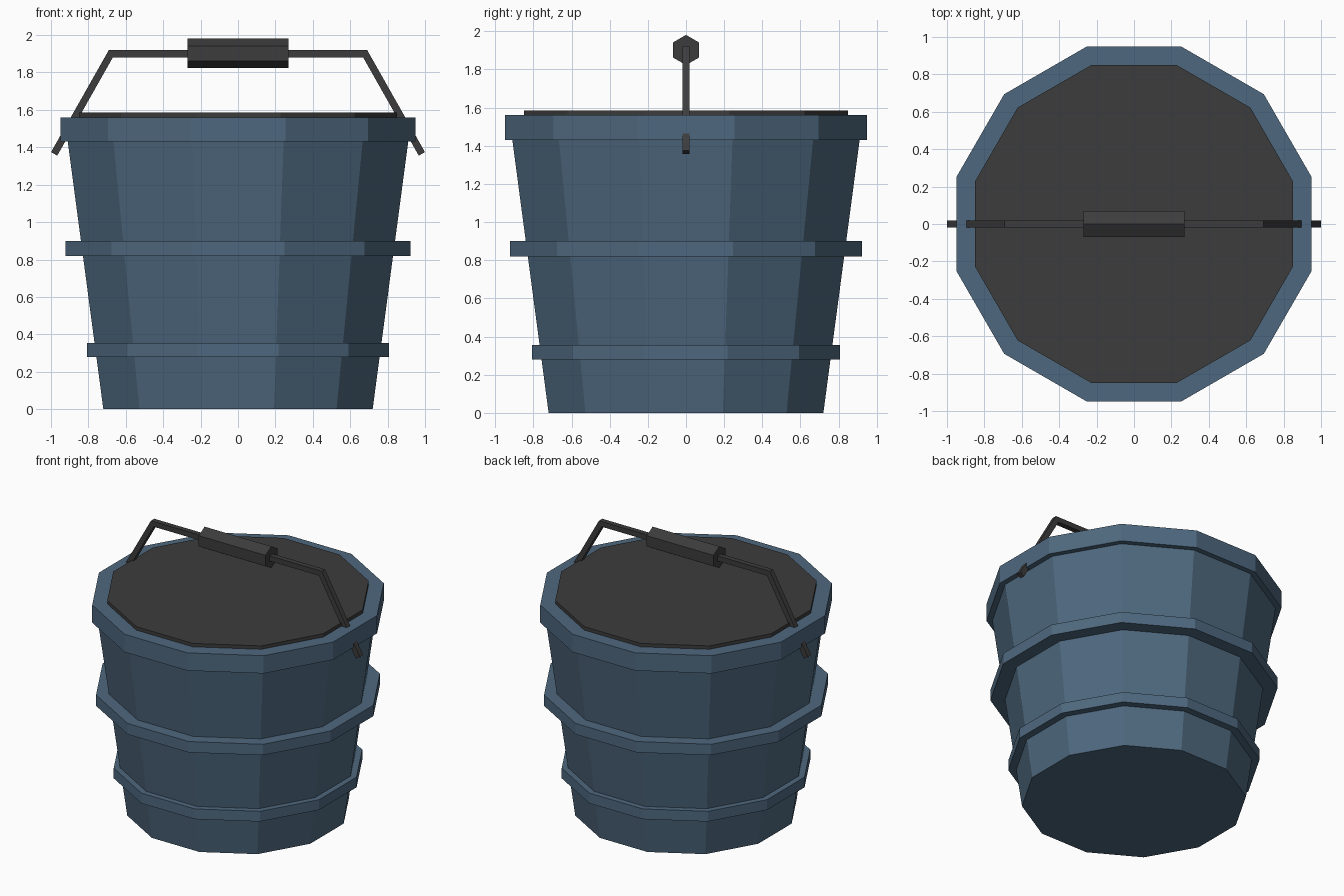
import bpy, bmesh, math
from mathutils import Vector, Matrix

if "Cube" in bpy.data.objects:
    bpy.data.objects.remove(bpy.data.objects["Cube"])


def material(name, rgb):
    m = bpy.data.materials.new(name)
    m.diffuse_color = (*rgb, 1)
    m.use_nodes = True
    m.node_tree.nodes["Principled BSDF"].inputs["Base Color"].default_value = m.diffuse_color
    return m


BLUE = material("slate_blue", (0.076, 0.138, 0.209))
DARK = material("charcoal", (0.045, 0.045, 0.045))
C15 = math.cos(math.radians(15))


def finish(name, bm, mat):
    bmesh.ops.recalc_face_normals(bm, faces=bm.faces[:])
    me = bpy.data.meshes.new(name)
    bm.to_mesh(me)
    bm.free()
    me.materials.append(mat)
    ob = bpy.data.objects.new(name, me)
    bpy.context.collection.objects.link(ob)
    return ob


def lathe(name, profile, mat, sides=12, phase=15, hoop=False, matrix=None):
    """Faceted revolve of (radius, z) points; capped solid, or a closed hoop."""
    bm = bmesh.new()
    rings = []
    for r, z in profile:
        angles = [math.radians(phase) + 2 * math.pi * i / sides for i in range(sides)]
        rings.append([bm.verts.new((r * math.cos(a), r * math.sin(a), z)) for a in angles])
    pairs = list(zip(rings, rings[1:]))
    if hoop:
        pairs.append((rings[-1], rings[0]))
    else:
        bm.faces.new(rings[0])
        bm.faces.new(rings[-1])
    for a, b in pairs:
        for i in range(sides):
            j = (i + 1) % sides
            bm.faces.new((a[i], a[j], b[j], b[i]))
    if matrix:
        bm.transform(matrix)
    return finish(name, bm, mat)


def wall(z):
    """Flat-side distance of the tapered bucket wall at height z."""
    return 0.72 + 0.133 * z


# Tapered bucket body
lathe("bucket_body", [(wall(0) / C15, 0), (wall(1.54) / C15, 1.54)], BLUE)

# Hoops and top rim wrapped round the body
for name, flat, z0, z1 in (("lower_hoop", 0.808, 0.28, 0.355),
                           ("middle_hoop", 0.923, 0.82, 0.90),
                           ("top_rim", 0.948, 1.43, 1.56)):
    inner = (wall(z0) - 0.02) / C15 if name != "top_rim" else 0.83 / C15
    outer = flat / C15
    lathe(name, [(inner, z0), (outer, z0), (outer, z1), (inner, z1)], BLUE, hoop=True)

# Dark lid standing just above the rim
lathe("lid", [(0.85 / C15, 1.545), (0.85 / C15, 1.585)], DARK)

# Bent square-section handle bar with mitred corners
path = [Vector(p) for p in ((-0.983, 1.365), (-0.68, 1.9), (0.68, 1.9), (0.983, 1.365))]
normals = []
for a, b in zip(path, path[1:]):
    d = (b - a).normalized()
    normals.append(Vector((-d.y, d.x)))
bm = bmesh.new()
sections = []
for i, p in enumerate(path):
    n0, n1 = normals[max(i - 1, 0)], normals[min(i, 2)]
    off = (n0 + n1) / (1 + n0.dot(n1)) * 0.019
    sections.append([bm.verts.new((p.x + off.x * s, y, p.y + off.y * s))
                     for s, y in ((1, -0.019), (1, 0.019), (-1, 0.019), (-1, -0.019))])
for a, b in zip(sections, sections[1:]):
    for i in range(4):
        j = (i + 1) % 4
        bm.faces.new((a[i], a[j], b[j], b[i]))
bm.faces.new(sections[0])
bm.faces.new(sections[-1])
finish("handle_bar", bm, DARK)

# Hexagonal grip
place = Matrix.Translation((0, 0, 1.902)) @ Matrix.Rotation(math.pi / 2, 4, 'Y')
lathe("handle_grip", [(0.079, -0.27), (0.079, 0.27)], DARK, sides=6, phase=0, matrix=place)
